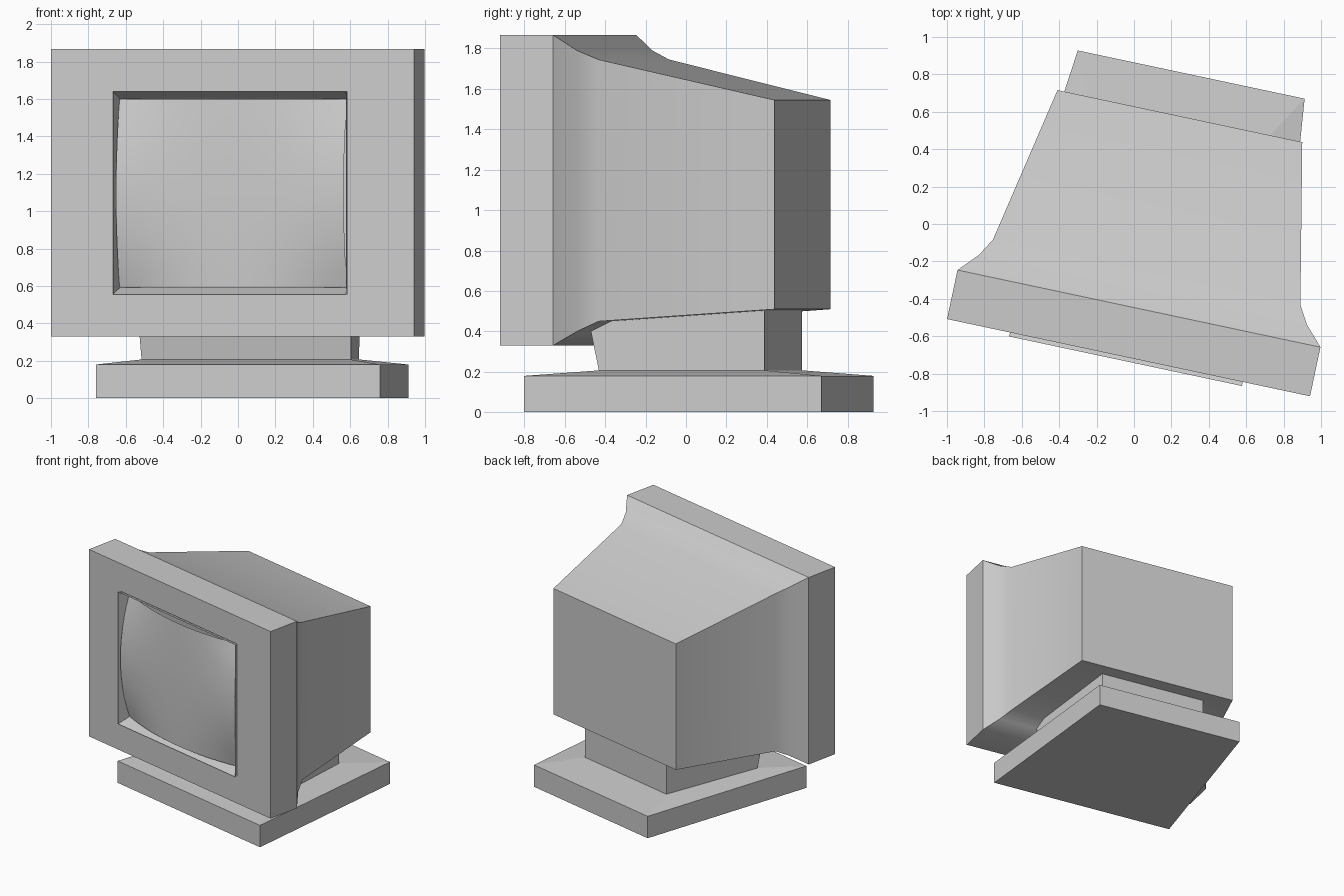
import bpy, bmesh, math

if "Cube" in bpy.data.objects:
    bpy.data.objects.remove(bpy.data.objects["Cube"])

TURN = math.radians(-12)   # whole monitor is swivelled about z


def finish(name, bm, smooth=True, recalc=True):
    if recalc:
        bmesh.ops.recalc_face_normals(bm, faces=bm.faces)
    me = bpy.data.meshes.new(name)
    bm.to_mesh(me)
    bm.free()
    ob = bpy.data.objects.new(name, me)
    bpy.context.collection.objects.link(ob)
    ob.rotation_euler.z = TURN
    if smooth:
        bpy.ops.object.select_all(action='DESELECT')
        ob.select_set(True)
        bpy.context.view_layer.objects.active = ob
        bpy.ops.object.shade_smooth_by_angle(angle=math.radians(35))
    return ob


def loft(bm, rings, cap_start=False, cap_end=False):
    loops = [[bm.verts.new(p) for p in r] for r in rings]
    for a, b in zip(loops, loops[1:]):
        for i in range(len(a)):
            j = (i + 1) % len(a)
            bm.faces.new((a[i], a[j], b[j], b[i]))
    if cap_start:
        bm.faces.new(loops[0])
    if cap_end:
        bm.faces.new(loops[-1])


def upright(cx, hw, y, z0, z1):
    """Rectangle facing the front."""
    return [(cx - hw, y, z0), (cx + hw, y, z0), (cx + hw, y, z1), (cx - hw, y, z1)]


def flat(cx, front, back, yf, yb, z):
    """Trapezoid footprint, wider at the front."""
    return [(cx - front, yf, z), (cx + front, yf, z), (cx + back, yb, z), (cx - back, yb, z)]


# Housing: screen opening, bezel, cove, tapered back
SX, SW, SZ0, SZ1 = 0.108, 0.638, 0.555, 1.64
CX = 0.12
bm = bmesh.new()
loft(bm, [upright(SX, SW, -0.705, SZ0, SZ1),
          upright(CX, 0.992, -0.705, 0.33, 1.867),
          upright(CX, 0.992, -0.437, 0.33, 1.867),
          upright(CX, 0.897, -0.335, 0.40, 1.79),
          upright(CX, 0.840, -0.238, 0.45, 1.745),
          upright(CX, 0.669, 0.615, 0.51, 1.545)], cap_end=True)
finish("housing", bm)

# Screen surround: shallow tapered rim around the glass
DEPTH = 0.1
bm = bmesh.new()
loft(bm, [upright(SX, SW, -0.727, SZ0, SZ1),
          upright(SX, SW - 0.018, -0.727 + DEPTH, SZ0 + 0.036, SZ1 - 0.04)])
bmesh.ops.recalc_face_normals(bm, faces=bm.faces)
bmesh.ops.reverse_faces(bm, faces=bm.faces)
finish("screen_surround", bm, smooth=False, recalc=False)

# Glass: bulging patch whose corners sit at the back of the surround
bm = bmesh.new()
bmesh.ops.create_grid(bm, x_segments=12, y_segments=12, size=1)
for v in bm.verts:
    u, w = v.co.x, v.co.y
    bulge = DEPTH * (1 - 0.08 * (u * u + w * w) - 0.84 * u * u * w * w)
    v.co = (SX + u * (SW - 0.016), -0.727 + DEPTH - bulge, 1.0955 + w * 0.5045)
finish("screen_glass", bm, recalc=False)

# Neck: leans forward slightly at the front
bm = bmesh.new()
loft(bm, [flat(0.108, 0.572, 0.445, -0.295, 0.514, 0.2),
          flat(0.108, 0.585, 0.447, -0.355, 0.514, 0.503)], True, True)
finish("neck", bm, smooth=False)

# Base plate: trapezoid slab with a gently rising top
bm = bmesh.new()
loft(bm, [flat(0.133, 0.777, 0.62, -0.625, 0.845, 0),
          flat(0.133, 0.777, 0.62, -0.625, 0.845, 0.18),
          flat(0.108, 0.58, 0.455, -0.31, 0.53, 0.206)], True, True)
finish("base_plate", bm, smooth=False)
